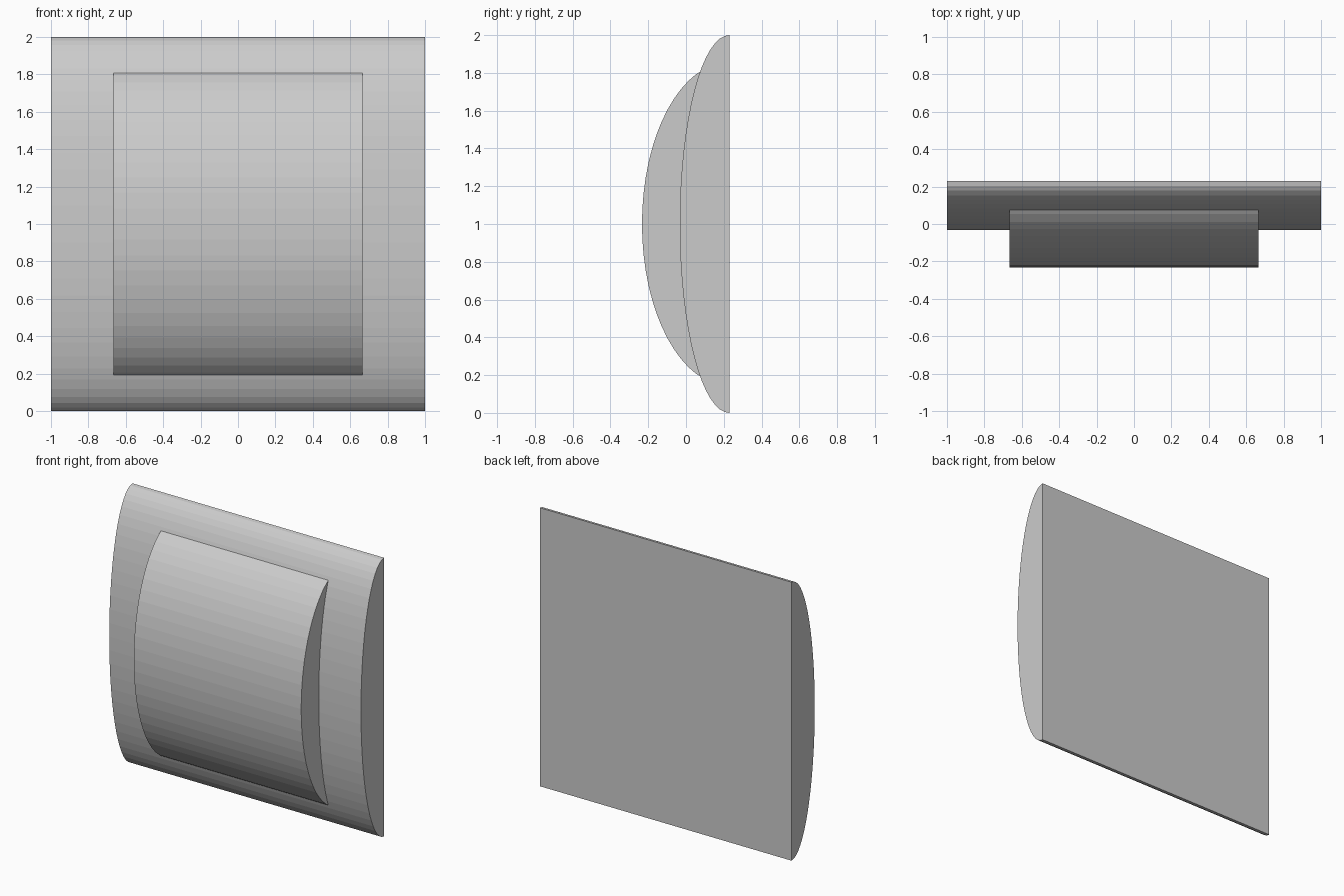
import bpy, bmesh, math

if "Cube" in bpy.data.objects:
    bpy.data.objects.remove(bpy.data.objects["Cube"])

BACK_Y, MID_Z, SEGMENTS = 0.23, 1.0, 32


def half_ellipse_bar(name, half_width, depth, half_height):
    """Solid with a half-ellipse side profile, flat at the back, extruded along x."""
    bm = bmesh.new()
    profile = []
    for i in range(SEGMENTS + 1):
        a = math.pi * i / SEGMENTS
        profile.append(bm.verts.new((-half_width,
                                     BACK_Y - depth * math.sin(a),
                                     MID_Z + half_height * math.cos(a))))
    face = bm.faces.new(profile)
    result = bmesh.ops.extrude_face_region(bm, geom=[face], use_keep_orig=True)
    moved = [g for g in result["geom"] if isinstance(g, bmesh.types.BMVert)]
    bmesh.ops.translate(bm, verts=moved, vec=(2 * half_width, 0, 0))
    bmesh.ops.recalc_face_normals(bm, faces=bm.faces)
    mesh = bpy.data.meshes.new(name)
    bm.to_mesh(mesh)
    bm.free()
    obj = bpy.data.objects.new(name, mesh)
    bpy.context.collection.objects.link(obj)
    return obj


# Wide curved body with a flat back
half_ellipse_bar("body", 1.0, 0.263, 1.0)

# Narrower, deeper front panel set into the body
half_ellipse_bar("front_panel", 0.665, 0.463, 0.858)
